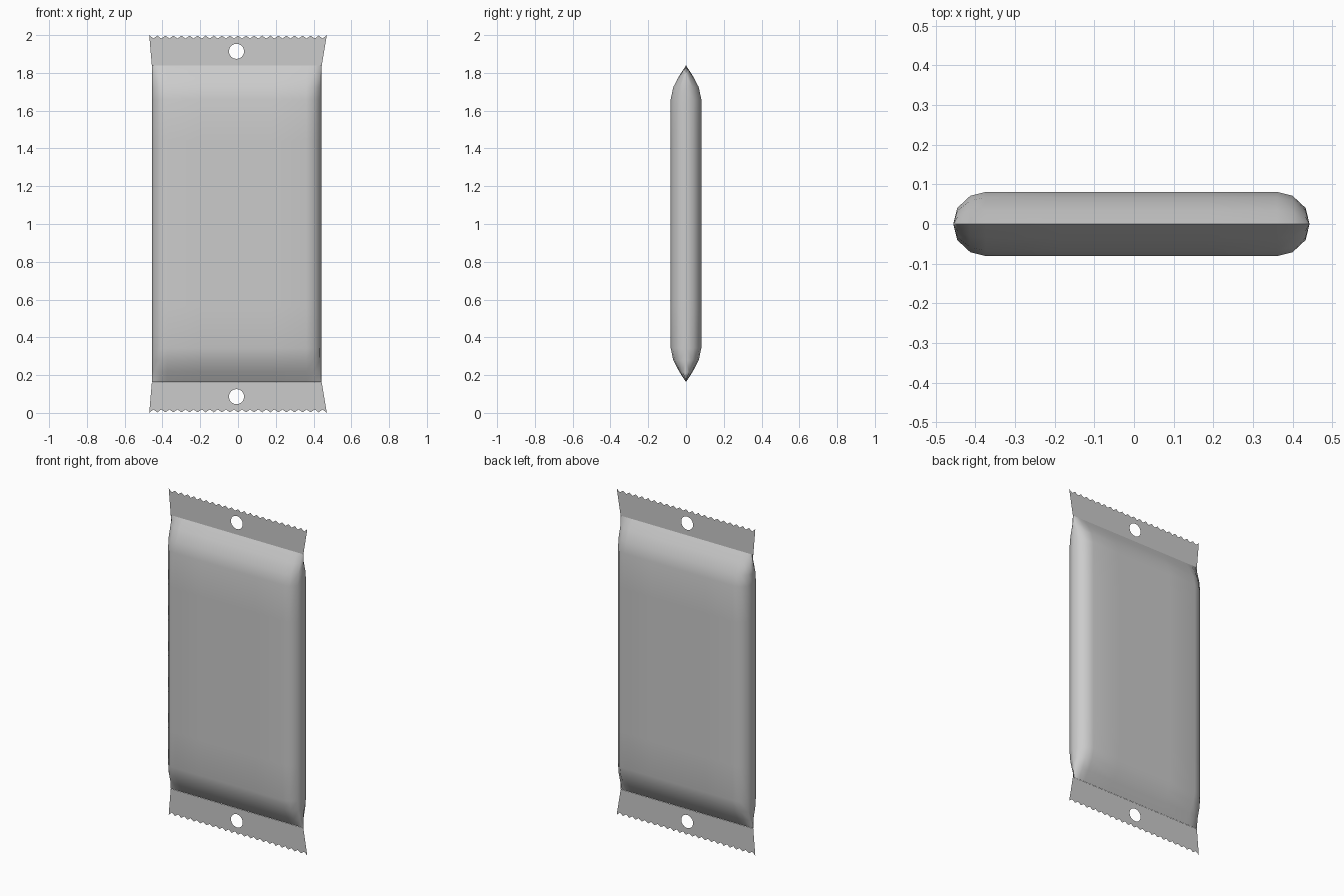
import bpy, bmesh, math
from mathutils import Vector

if "Cube" in bpy.data.objects:
    bpy.data.objects.remove(bpy.data.objects["Cube"])


def make_object(name, bm, smooth=False):
    mesh = bpy.data.meshes.new(name)
    bm.to_mesh(mesh)
    bm.free()
    obj = bpy.data.objects.new(name, mesh)
    bpy.context.collection.objects.link(obj)
    if smooth:
        bpy.ops.object.select_all(action='DESELECT')
        obj.select_set(True)
        bpy.context.view_layer.objects.active = obj
        bpy.ops.object.shade_smooth_by_angle(angle=math.radians(50))
    return obj


# Pouch body: half-thickness profiles across the width and along the height
LEFT, RIGHT, LOW, HIGH, DEPTH = -0.456, 0.443, 0.163, 1.84, 0.081
across = [(0, 0), (0.01, 0.5), (0.043, 0.88), (0.082, 1)]
along = [(0, 0), (0.055, 0.44), (0.115, 0.83), (0.18, 1)]


def stations(profile, lo, hi, inner):
    first = [(lo + d, f) for d, f in profile]
    last = [(hi - d, f) for d, f in reversed(profile)]
    a, b = first[-1][0], last[0][0]
    middle = [(a + (b - a) * i / inner, 1) for i in range(1, inner)]
    return first + middle + last


columns = stations(across, LEFT, RIGHT, 4)
rows = stations(along, LOW, HIGH, 6)
bm = bmesh.new()
for side in (-1, 1):
    grid = [[bm.verts.new((x, side * DEPTH * fx * fz, z)) for x, fx in columns]
            for z, fz in rows]
    for r0, r1 in zip(grid, grid[1:]):
        for i in range(len(columns) - 1):
            bm.faces.new((r0[i], r0[i + 1], r1[i + 1], r1[i]))
bmesh.ops.remove_doubles(bm, verts=bm.verts, dist=1e-5)
bmesh.ops.recalc_face_normals(bm, faces=bm.faces)
make_object("pouch_body", bm, smooth=True)


# Flat crimped seals with a serrated outer edge and a round hanging hole
def make_seal(name, top):
    def place(x, z):
        return Vector((x, 0, z if top else 2 - z))

    teeth, half = 22, 0.47
    outline = [place(RIGHT, HIGH - 0.002), place(LEFT, HIGH - 0.002)]
    for i in range(2 * teeth + 1):
        x = -half + half * i / teeth
        outline.append(place(x, 2.0 if i in (0, 2 * teeth) else
                             (1.997 if i % 2 == 0 else 1.982)))
    hole = [place(-0.008 + 0.04 * math.cos(a), 1.914 + 0.04 * math.sin(a))
            for a in (math.tau * i / 24 for i in range(24))]
    bm = bmesh.new()
    edges = []
    for loop in (outline, hole):
        verts = [bm.verts.new(p) for p in loop]
        edges += [bm.edges.new((verts[i - 1], verts[i])) for i in range(len(verts))]
    bmesh.ops.triangle_fill(bm, use_beauty=True, use_dissolve=False,
                            edges=edges, normal=(0, -1, 0))
    bmesh.ops.recalc_face_normals(bm, faces=bm.faces)
    make_object(name, bm)


make_seal("top_seal", True)
make_seal("bottom_seal", False)
